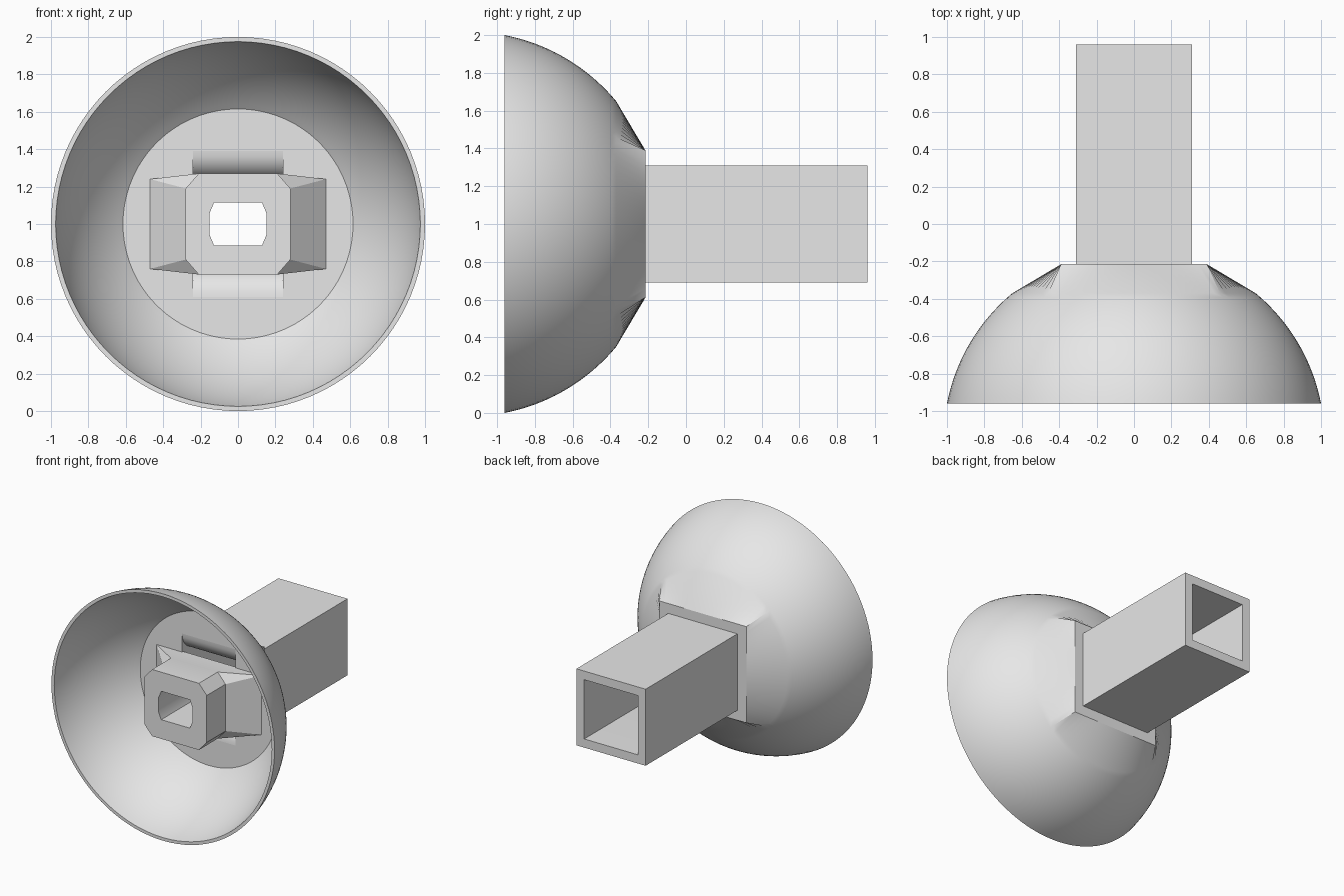
import bpy, bmesh, math

cube = bpy.data.objects.get("Cube")
if cube:
    bpy.data.objects.remove(cube, do_unlink=True)

grey = bpy.data.materials.new("plain_grey")
grey.use_nodes = True
grey.diffuse_color = (0.8, 0.8, 0.8, 1)
grey.node_tree.nodes["Principled BSDF"].inputs["Base Color"].default_value = (0.8, 0.8, 0.8, 1)

N = 96          # points around each ring of the body
MID = 1.0       # height of the main axis


def loft(name, rings):
    """Join rings of (x, y, z) into a closed loop of bands, smooth except at sharp edges."""
    bm = bmesh.new()
    loops = [[bm.verts.new((x, y, z + MID)) for x, y, z in ring] for ring in rings]
    for a, b in zip(loops, loops[1:] + loops[:1]):
        n = len(a)
        for i in range(n):
            j = (i + 1) % n
            bm.faces.new((a[i], a[j], b[j], b[i]))
    bmesh.ops.remove_doubles(bm, verts=bm.verts, dist=0.0001)
    bmesh.ops.recalc_face_normals(bm, faces=bm.faces)
    for f in bm.faces:
        f.smooth = abs(f.normal.y) < 0.999
    for e in bm.edges:
        e.smooth = e.calc_face_angle(0) < math.radians(28)
    mesh = bpy.data.meshes.new(name)
    bm.to_mesh(mesh)
    bm.free()
    mesh.materials.append(grey)
    obj = bpy.data.objects.new(name, mesh)
    bpy.context.collection.objects.link(obj)
    return obj


def circle(r, y):
    return [(r * math.cos(2 * math.pi * i / N), y, r * math.sin(2 * math.pi * i / N))
            for i in range(N)]


def rect(hx, hz, y):
    """Rectangle whose points line up with those of the circle."""
    pts = []
    for x, _, z in circle(1, y):
        k = max(abs(x), abs(z))
        pts.append((hx * x / k, y, hz * z / k))
    return pts


def dome(r0, r1, steps):
    """Rings on a sphere between two radii, wide rim first."""
    centre, rim = -1.154, -0.96
    big = math.hypot(r0, rim - centre)
    a0, a1 = math.acos(r0 / big), math.acos(r1 / big)
    rings = []
    for i in range(steps + 1):
        a = a0 + (a1 - a0) * i / steps
        rings.append(circle(big * math.cos(a), centre + big * math.sin(a)))
    return rings


# Bowl, square collar and hollow square tube in one continuous wall
FLOOR, COLLAR, END = -0.373, -0.215, 0.96
body = dome(0.975, 0.615, 20)[::-1]                 # inside of the bowl
body += dome(1.0, 0.65, 20)                         # outside of the bowl
body += [rect(0.39, 0.39, COLLAR), rect(0.31, 0.31, COLLAR)]
body += [rect(0.31, 0.31, END), rect(0.24, 0.24, END)]
for i in range(9):                                  # rounded lips of the floor slot
    t = math.pi / 2 * (1 - i / 8)
    body.append(rect(0.24, 0.39 - 0.15 * math.sin(t),
                     FLOOR + 0.15 * (1 - math.cos(t))))
loft("bowl_and_square_tube", body)


# Hub with a flat-sided hole and two sloping side arms
def mirrored(right, y):
    """Outline from its right-hand points, listed bottom to top."""
    return [(x, y, z) for x, z in right] + [(-x, y, z) for x, z in reversed(right)]


hole = [(0.16 - 0.032 * v * v, 0.115 * v) for v in (-1, -0.5, 0.5, 1)]
octagon = [(0.21, -0.27), (0.28, -0.19), (0.28, 0.19), (0.21, 0.27)]
arms = [(0.47, -0.24), (0.47, -0.24), (0.47, 0.24), (0.47, 0.24)]
FRONT, SHOULDER, BACK = -0.80, -0.56, -0.36
loft("hub_with_side_arms", [
    mirrored(hole, FRONT),
    mirrored(octagon, FRONT),
    mirrored(octagon, SHOULDER),
    mirrored(arms, FLOOR),
    mirrored(arms, BACK),
    mirrored(hole, BACK),
])
